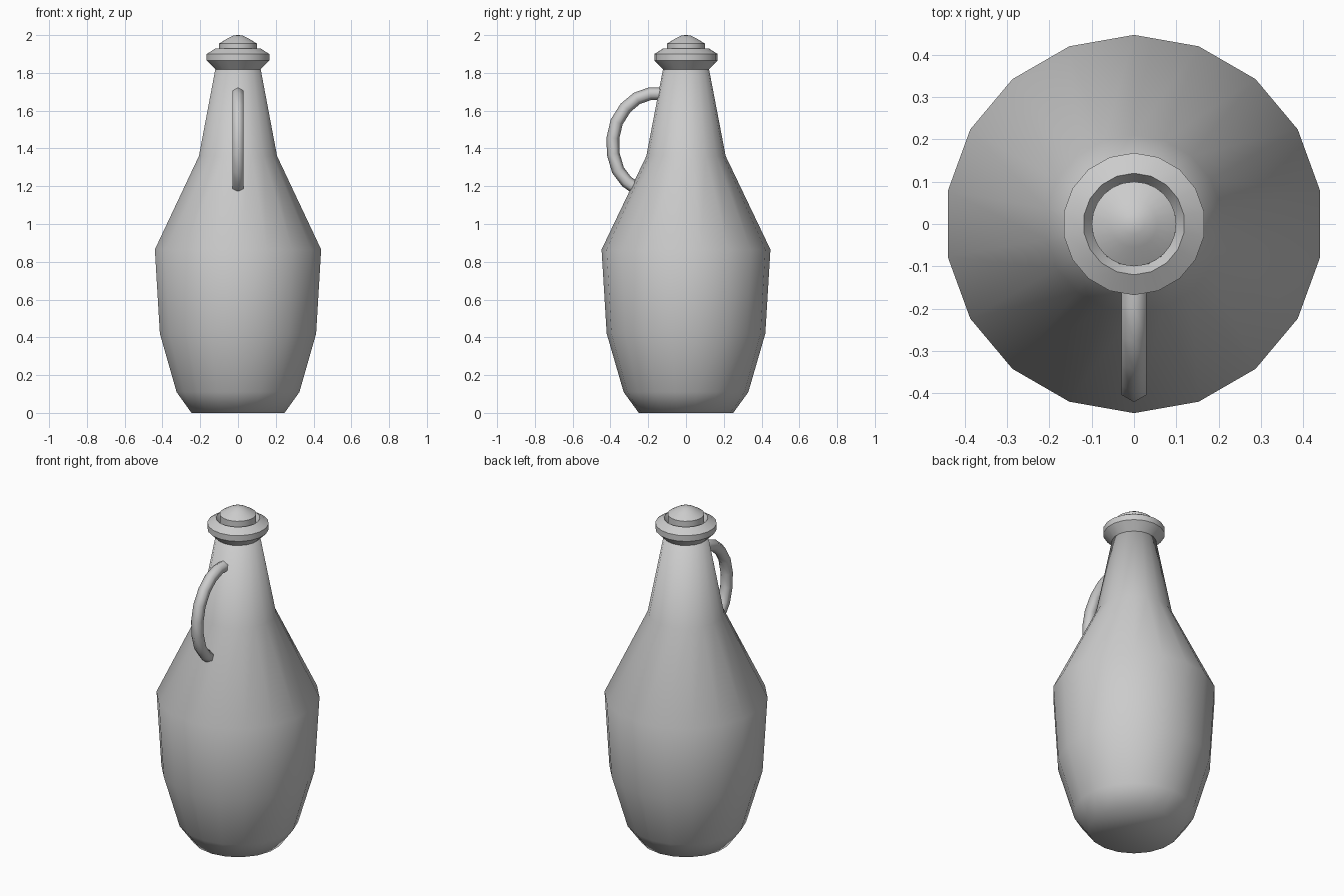
import bpy
import bmesh
import math
from mathutils import Vector

cube = bpy.data.objects.get("Cube")
if cube:
    bpy.data.objects.remove(cube)

grey = bpy.data.materials.new("plain_grey")
grey.use_nodes = True
grey.diffuse_color = (0.6, 0.6, 0.6, 1)
grey.node_tree.nodes["Principled BSDF"].inputs["Base Color"].default_value = grey.diffuse_color


def skin(name, rings, closed=False, angle=None):
    """Bridge rings of points, cap or join the ends, and shade the result."""
    bm = bmesh.new()
    loops = [[bm.verts.new(p) for p in ring] for ring in rings]
    pairs = list(zip(loops, loops[1:]))
    if closed:
        pairs.append((loops[-1], loops[0]))
    else:
        bm.faces.new(loops[0])
        bm.faces.new(loops[-1])
    for a, b in pairs:
        for i in range(len(a)):
            j = (i + 1) % len(a)
            bm.faces.new((a[i], a[j], b[j], b[i]))
    bmesh.ops.recalc_face_normals(bm, faces=bm.faces)
    mesh = bpy.data.meshes.new(name)
    bm.to_mesh(mesh)
    bm.free()
    mesh.materials.append(grey)
    obj = bpy.data.objects.new(name, mesh)
    bpy.context.collection.objects.link(obj)
    bpy.ops.object.select_all(action='DESELECT')
    bpy.context.view_layer.objects.active = obj
    obj.select_set(True)
    if angle:
        bpy.ops.object.shade_smooth_by_angle(angle=math.radians(angle))
    else:
        bpy.ops.object.shade_smooth()
    return obj


def turned(profile, sides):
    """Rings of a lathe shape, with one corner on the +y axis."""
    turns = [math.pi / 2 + math.tau * i / sides for i in range(sides)]
    return [[(r * math.cos(t), r * math.sin(t), z) for t in turns] for r, z in profile]


# Bottle body, smooth all over
skin("bottle_body", turned([(0.25, 0), (0.33, 0.11), (0.42, 0.42), (0.447, 0.865),
                            (0.21, 1.36), (0.118, 1.84)], 18))

# Flared lip with a hollow mouth
skin("bottle_lip", turned([(0.118, 1.815), (0.168, 1.865), (0.168, 1.9),
                           (0.12, 1.93), (0.1, 1.9), (0.1, 1.83)], 18), closed=True, angle=25)

# Domed stopper
skin("stopper", turned([(0.1, 1.84), (0.1, 1.955), (0.055, 1.983),
                        (0.025, 1.997), (0.006, 2.0)], 24), angle=35)

# Hexagonal loop handle on the front, swept along its side profile
path = [Vector((0, y, z)) for y, z in [
    (-0.12, 1.69), (-0.19, 1.69), (-0.26, 1.665), (-0.32, 1.615), (-0.367, 1.54),
    (-0.387, 1.455), (-0.385, 1.37), (-0.36, 1.285), (-0.315, 1.225), (-0.25, 1.18)]]
rings = []
for i, point in enumerate(path):
    along = (path[min(i + 1, len(path) - 1)] - path[max(i - 1, 0)]).normalized()
    side = Vector((1, 0, 0))
    outward = along.cross(side)
    rings.append([point + 0.034 * (outward * math.cos(t) + side * math.sin(t))
                  for t in (math.tau * k / 6 for k in range(6))])
skin("handle", rings, angle=65)
